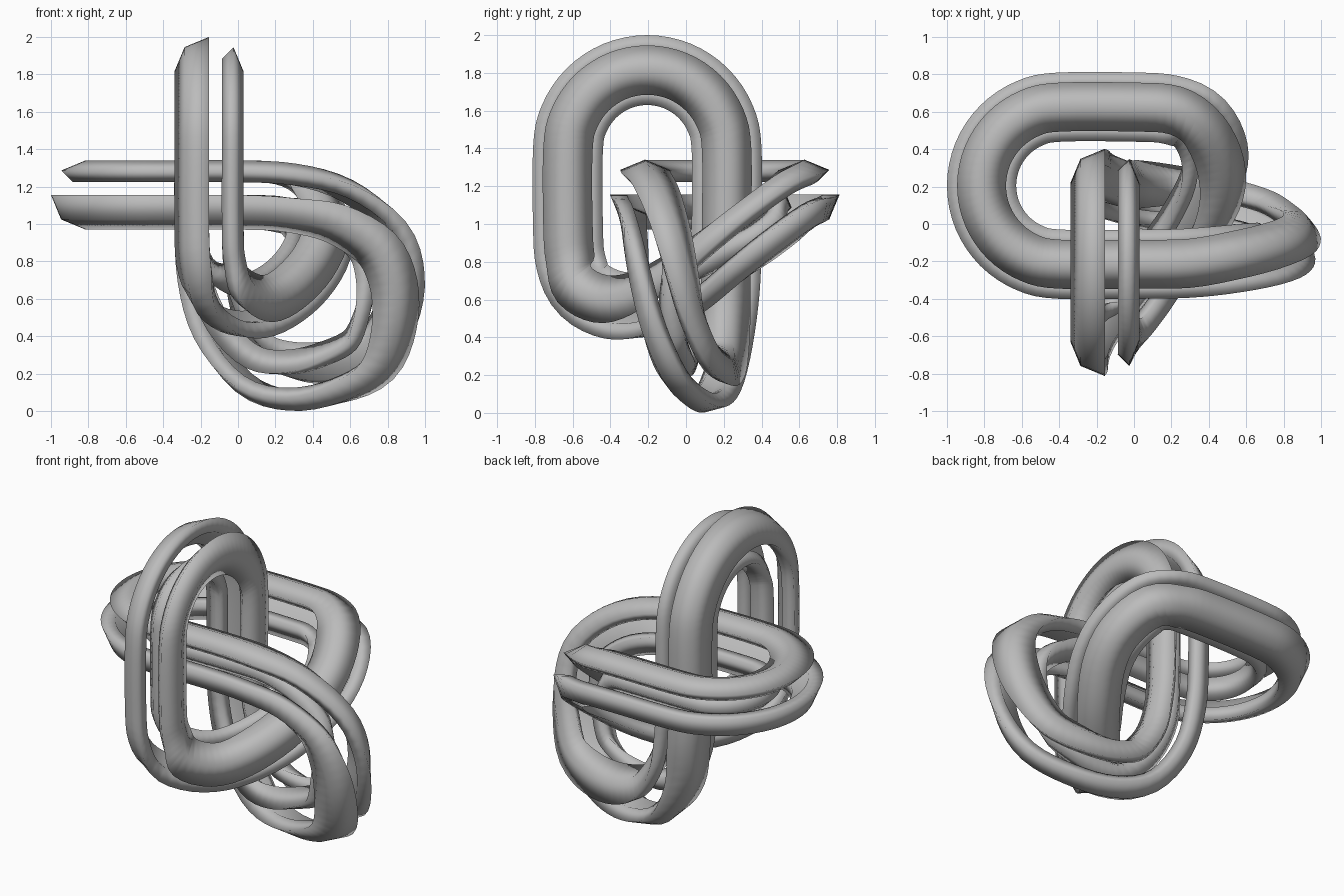
import bpy, bmesh, math
from mathutils import Vector

cube = bpy.data.objects.get("Cube")
if cube:
    bpy.data.objects.remove(cube, do_unlink=True)

R_OUT, R_IN = 0.185, 0.097
STEPS = 4

# One flat material
grey = bpy.data.materials.new("plain grey")
grey.use_nodes = True
colour = (0.5, 0.5, 0.5, 1)
grey.diffuse_color = colour
grey.node_tree.nodes["Principled BSDF"].inputs["Base Color"].default_value = colour

# Half of the knot: (point on the path, outward direction of the section)
half = [
    ((.70, 0, .30), (.7, 0, -.7)),
    ((.51, .07, .21), (.35, .3, -.8)),
    ((.29, .115, .185), (.05, .6, -.75)),
    ((.09, .15, .25), (-.15, .8, -.5)),
    ((-.07, .185, .46), (-.15, .95, -.2)),
    ((-.14, .21, .72), (0, 1, 0)),
    ((-.155, .215, 1.0), (0, 1, 0)),
]
for i in range(9):                       # upright loop end
    a = math.pi * i / 8
    out = (0, math.cos(a), math.sin(a))
    half.append(((-.155, -.205 + .42 * out[1], 1.395 + .42 * out[2]), out))
half += [
    ((-.155, -.625, 1.0), (0, -1, 0)),
    ((-.145, -.61, .80), (0, -1, -.15)),
    ((-.09, -.54, .65), (-.1, -.65, -.7)),
    ((.03, -.38, .57), (.1, -.3, -.95)),
    ((.16, -.20, .585), (.4, -.1, -.85)),
    ((.31, 0, .69), (.7, 0, -.7)),
]
half = [(Vector(p), Vector(n)) for p, n in half]


def turn(key):
    """Half turn about the knot's slanted symmetry axis."""
    p, n = key
    return Vector((1 - p.z, -p.y, 1 - p.x)), Vector((-n.z, -n.y, -n.x))


keys = half + [turn(k) for k in reversed(half[1:-1])]


def spline(a, b, c, d, t):
    return 0.5 * (2 * b + (c - a) * t + (2 * a - 5 * b + 4 * c - d) * t * t
                  + (3 * b - a - 3 * c + d) * t ** 3)


# Smooth closed path with its section frames
path = []
for i in range(len(keys)):
    ks = [keys[(i + j) % len(keys)] for j in (-1, 0, 1, 2)]
    for s in range(STEPS):
        path.append([spline(*(k[c] for k in ks), s / STEPS) for c in (0, 1)])

frames = []
for i, (p, n) in enumerate(path):
    tangent = (path[(i + 1) % len(path)][0] - path[i - 1][0]).normalized()
    n = (n - tangent * n.dot(tangent)).normalized()
    frames.append((p, n, n.cross(tangent)))


def shell_strip(name, degrees):
    """Thick strip of an octagonal tube swept round the knot."""
    angles = [math.radians(d) for d in degrees]
    section = [(R_OUT * math.cos(a), R_OUT * math.sin(a)) for a in angles]
    section += [(R_IN * math.cos(a), R_IN * math.sin(a)) for a in reversed(angles)]
    bm = bmesh.new()
    rings = [[bm.verts.new(p + side * u + out * v) for u, v in section]
             for p, out, side in frames]
    m = len(section)
    for i, ring in enumerate(rings):
        nxt = rings[(i + 1) % len(rings)]
        for j in range(m):
            k = (j + 1) % m
            bm.faces.new((ring[j], ring[k], nxt[k], nxt[j])).smooth = True
    bmesh.ops.recalc_face_normals(bm, faces=bm.faces)
    mesh = bpy.data.meshes.new(name)
    bm.to_mesh(mesh)
    bm.free()
    mesh.materials.append(grey)
    bpy.context.collection.objects.link(bpy.data.objects.new(name, mesh))


shell_strip("outer_knot_strip", (90, 135, 180))
shell_strip("inner_knot_strip", (225, 270))
shell_strip("side_knot_strip", (-45, 0, 45))
